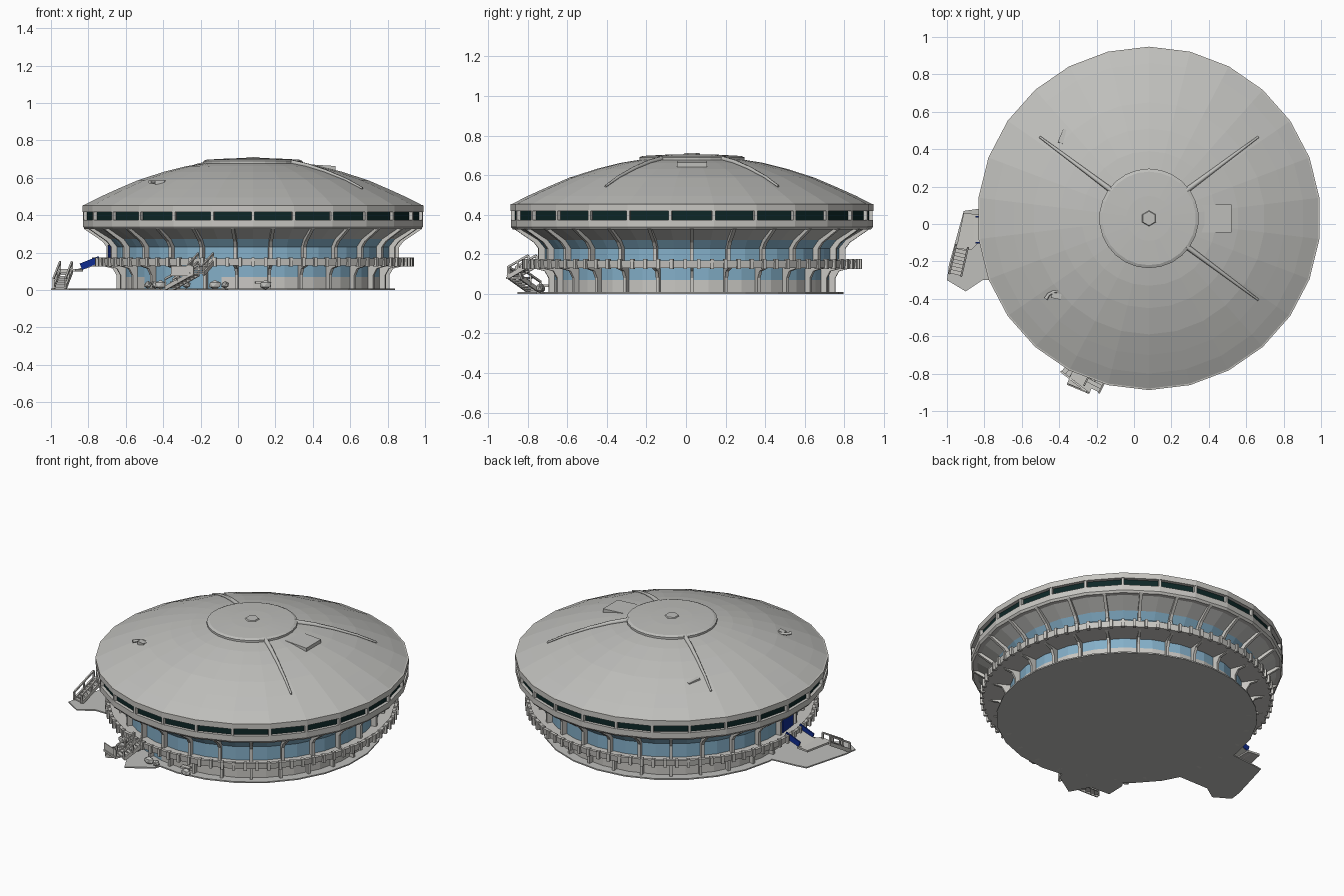
import bpy, bmesh, math, random
from mathutils import Vector, Matrix

if "Cube" in bpy.data.objects:
    bpy.data.objects.remove(bpy.data.objects["Cube"], do_unlink=True)
random.seed(4)
CX, CY, N = 0.08, 0.03, 26
STEP = math.tau / N
AT_CORNER = [math.pi / 2 + i * STEP for i in range(N)]
AT_MIDDLE = [a + STEP / 2 for a in AT_CORNER]


def material(name, color):
    m = bpy.data.materials.new(name)
    m.use_nodes = True
    m.diffuse_color = (*color, 1)
    m.node_tree.nodes["Principled BSDF"].inputs["Base Color"].default_value = (*color, 1)
    return m


GREY = material("light grey", (0.52, 0.52, 0.50))
PALE = material("pale concrete", (0.58, 0.57, 0.54))
GLASS = material("sky blue glass", (0.23, 0.43, 0.58))
DARK = material("dark green glass", (0.004, 0.02, 0.02))
BLUE = material("deep blue", (0.005, 0.025, 0.28))


def finish(name, bm, *mats):
    bmesh.ops.remove_doubles(bm, verts=bm.verts, dist=0.0001)
    bmesh.ops.recalc_face_normals(bm, faces=bm.faces)
    mesh = bpy.data.meshes.new(name)
    bm.to_mesh(mesh)
    bm.free()
    for m in mats:
        mesh.materials.append(m)
    ob = bpy.data.objects.new(name, mesh)
    bpy.context.collection.objects.link(ob)
    return ob


def polar(r, a, z):
    return Vector((CX + r * math.cos(a), CY + r * math.sin(a), z))


def lathe(name, profile, mats, rule=None, closed=False):
    """Revolve (radius, height) points; rule(segment, angle) picks the material."""
    bm = bmesh.new()
    rings = [[bm.verts.new(polar(max(r, 0.0005), a, z)) for a in AT_CORNER] for r, z in profile]
    pairs = list(zip(rings, rings[1:] + rings[:1]))
    for s, (lo, hi) in enumerate(pairs if closed else pairs[:-1]):
        for i in range(N):
            j = (i + 1) % N
            f = bm.faces.new((lo[i], lo[j], hi[j], hi[i]))
            f.material_index = rule(s, AT_MIDDLE[i]) if rule else 0
    for r in (rings[0], rings[-1]):
        if not closed:
            bm.faces.new(r)
    return finish(name, bm, *mats)


def fins(name, outline, width, angles, mat):
    """Upright plates cut from a (radius, height) outline, repeated around the axis."""
    bm = bmesh.new()
    for a in angles:
        side = Vector((-math.sin(a), math.cos(a), 0)) * width / 2
        left = [bm.verts.new(polar(r, a, z) + side) for r, z in outline]
        right = [bm.verts.new(polar(r, a, z) - side) for r, z in outline]
        bm.faces.new(left)
        bm.faces.new(right[::-1])
        for i in range(len(outline)):
            j = (i + 1) % len(outline)
            bm.faces.new((left[i], left[j], right[j], right[i]))
    return finish(name, bm, mat)


def add_beam(bm, p, q, width, height):
    p, q = Vector(p), Vector(q)
    d = (q - p).normalized()
    side = d.cross(Vector((0, 0, 1)))
    side = side.normalized() if side.length > 0.01 else Vector((1, 0, 0))
    rot = Matrix((d, side, d.cross(side))).transposed().to_4x4()
    size = Matrix.Diagonal(((q - p).length, width, height, 1))
    bmesh.ops.create_cube(bm, size=1, matrix=Matrix.Translation((p + q) / 2) @ rot @ size)


def beams(name, items, mat):
    bm = bmesh.new()
    for item in items:
        add_beam(bm, *item)
    return finish(name, bm, mat)


def slab(name, points, z0, z1, mat):
    bm = bmesh.new()
    f = bm.faces.new([bm.verts.new((x, y, z0)) for x, y in points])
    ext = bmesh.ops.extrude_face_region(bm, geom=[f])
    for v in ext["geom"]:
        if isinstance(v, bmesh.types.BMVert):
            v.co.z = z1
    return finish(name, bm, mat)


def tube(name, points, radius, mat):
    cu = bpy.data.curves.new(name, "CURVE")
    cu.dimensions = "3D"
    cu.bevel_depth, cu.bevel_resolution, cu.use_fill_caps = radius, 1, True
    sp = cu.splines.new("POLY")
    sp.points.add(len(points) - 1)
    for i, p in enumerate(points):
        sp.points[i].co = (*p, 1)
        sp.points[i].radius = 1 - 0.6 * i / (len(points) - 1)
    cu.materials.append(mat)
    ob = bpy.data.objects.new(name, cu)
    bpy.context.collection.objects.link(ob)


def staircase(name, p, q, width, steps, mat):
    """Treads, side stringers, posts and handrails between two points."""
    p, q = Vector(p), Vector(q)
    flat = Vector((q.x - p.x, q.y - p.y, 0))
    side = flat.normalized().cross(Vector((0, 0, 1))) * width / 2
    items = []
    for i in range(steps):
        c = p.lerp(q, (i + 0.5) / steps)
        items.append((c - flat / steps / 2, c + flat / steps / 2, width, 0.008))
    for s in (side, -side):
        items.append((p + s, q + s, 0.01, 0.022))
        up = Vector((0, 0, 0.05))
        items.append((p + s + up, q + s + up, 0.01, 0.01))
        for t in (0, 0.5, 1):
            c = p.lerp(q, t) + s
            items.append((c, c + up, 0.01, 0.01))
    beams(name, items, mat)


# Ground plate and walls
lathe("ground_plate", [(0.765, 0), (0.765, 0.008)], [GREY])
lathe("lower_wall", [(0.705, 0.005), (0.705, 0.07), (0.705, 0.14)], [PALE, GLASS],
      lambda s, a: 1 if s == 1 or 215 < math.degrees(a) % 360 < 262 else 0)
lathe("upper_wall", [(0.755, 0.14), (0.755, 0.23), (0.79, 0.272), (0.895, 0.335)],
      [GLASS, GREY], lambda s, a: 1 if s == 2 else 0)

# Walkway with a low parapet around the drum
lathe("walkway", [(0.69, 0.13), (0.85, 0.13), (0.855, 0.168), (0.835, 0.168),
                  (0.835, 0.145), (0.69, 0.145)], [PALE], closed=True)
HALF = [a + k * STEP / 3 for a in AT_CORNER for k in range(3)]
fins("parapet_posts", [(0.835, 0.125), (0.86, 0.125), (0.86, 0.175), (0.835, 0.175)],
     0.018, HALF, PALE)

# Ribs of both storeys
fins("lower_ribs", [(0.70, 0.0), (0.73, 0.0), (0.73, 0.08), (0.75, 0.115), (0.82, 0.132), (0.70, 0.132)],
     0.016, AT_MIDDLE, PALE)
fins("upper_ribs", [(0.75, 0.14), (0.782, 0.14), (0.782, 0.23), (0.805, 0.26),
                    (0.905, 0.328), (0.88, 0.34), (0.78, 0.28), (0.75, 0.24)],
     0.018, AT_MIDDLE, PALE)

# Rim with the recessed window band
lathe("lower_rim", [(0.87, 0.325), (0.905, 0.325), (0.915, 0.338), (0.915, 0.374), (0.87, 0.374)],
      [PALE], closed=True)
lathe("window_band", [(0.896, 0.365), (0.896, 0.425)], [DARK])
lathe("upper_rim", [(0.87, 0.418), (0.918, 0.418), (0.918, 0.453), (0.87, 0.46)], [PALE], closed=True)
fins("window_posts", [(0.88, 0.37), (0.914, 0.37), (0.914, 0.422), (0.88, 0.422)],
     0.016, AT_CORNER, PALE)

# Domed roof, cap and hub
ROOF = [(0.912, 0.453), (0.83, 0.495), (0.73, 0.54), (0.62, 0.587), (0.48, 0.632), (0.36, 0.662), (0.25, 0.68)]
lathe("roof", ROOF, [GREY])
lathe("roof_cap", [(0.255, 0.665), (0.266, 0.675), (0.266, 0.69), (0.25, 0.697), (0.12, 0.704), (0, 0.706)], [GREY])
bm = bmesh.new()
bmesh.ops.create_cone(bm, cap_ends=True, segments=6, radius1=0.045, radius2=0.038, depth=0.012,
                      matrix=Matrix.Translation((CX, CY, 0.706)))
finish("roof_hub", bm, GREY)

# Roof ridges and hatch
for i, deg in enumerate((36.7, 143.3, -36.7)):
    path = [polar(r, math.radians(deg), z + 0.004) for r, z in ROOF[:1:-1]]
    tube("roof_ridge_%d" % (i + 1), path, 0.015, GREY)
fins("roof_hatch", [(0.25, 0.63), (0.44, 0.63), (0.44, 0.663), (0.25, 0.675)], 0.15, [0], GREY)

# Small roof fittings
hook = [Vector((-0.415 + 0.06 * math.cos(t), -0.42 + 0.06 * math.sin(t), 0.578))
        for t in [math.pi * (0.9 - 0.16 * k) for k in range(6)]]
tube("roof_hook", hook, 0.01, GREY)
beams("roof_boxes", [((-0.44, -0.38, 0.575), (-0.39, -0.39, 0.575), 0.03, 0.02),
                     ((-0.39, 0.43, 0.58), (-0.36, 0.50, 0.565), 0.04, 0.02)], GREY)

# Side entrance: pad, stairs, landing, ramp and blue door
slab("side_pad", [(-0.6, 0.1), (-0.84, 0.08), (-0.91, 0.07), (-0.99, -0.22), (-1.0, -0.3),
                  (-0.9, -0.36), (-0.81, -0.3), (-0.6, -0.3)], 0, 0.008, GREY)
staircase("side_stairs", (-0.955, -0.27, 0.01), (-0.92, -0.12, 0.10), 0.065, 8, PALE)
slab("side_landing", [(-0.95, -0.13), (-0.87, -0.14), (-0.83, -0.1), (-0.83, 0.05), (-0.91, 0.06)],
     0.10, 0.112, PALE)
beams("side_ramp", [((-0.86, -0.03, 0.105), (-0.74, -0.03, 0.145), 0.14, 0.012)], PALE)
beams("ramp_rails", [((-0.84, y, 0.125), (-0.74, y, 0.165), 0.008, 0.035) for y in (-0.1, 0.04)], BLUE)
fins("blue_door", [(0.75, 0.145), (0.772, 0.145), (0.772, 0.24), (0.75, 0.24)], 0.13,
     [math.radians(187)], BLUE)

# Front entrance: pad, two flights and a landing
front = math.radians(248)
slab("front_pad", [polar(r, front + d, 0).to_2d() for r, d in
                   ((0.6, -0.3), (0.8, -0.28), (0.9, -0.2), (0.84, -0.06), (0.93, 0.06), (0.8, 0.2), (0.6, 0.25))],
     0, 0.008, GREY)
staircase("front_lower_stairs", polar(0.91, front - 0.13, 0.01), polar(0.95, front + 0.05, 0.085),
          0.07, 7, PALE)
staircase("front_upper_stairs", polar(0.96, front + 0.06, 0.085), polar(0.845, front + 0.08, 0.145),
          0.09, 6, PALE)
beams("front_landing", [(polar(0.99, front - 0.01, 0.08), polar(0.90, front - 0.01, 0.08), 0.13, 0.012),
                        (polar(0.985, front - 0.01, 0.105), polar(0.98, front - 0.01, 0.105), 0.13, 0.045)], PALE)

# Low benches and boulders by the front wall
bm = bmesh.new()
for deg in (222, 226, 231, 236, 242, 255, 259, 275):
    p = polar(random.uniform(0.745, 0.79), math.radians(deg), 0.028)
    s = Matrix.Diagonal((random.uniform(0.02, 0.04), 0.02, random.uniform(0.018, 0.027), 1))
    bmesh.ops.create_icosphere(bm, subdivisions=1, radius=1, matrix=Matrix.Translation(p) @ s)
finish("boulders", bm, GREY)
beams("benches", [(polar(0.74, a, 0.04), polar(0.74, a + 0.08, 0.04), 0.03, 0.012)
                  for a in map(math.radians, (224, 234, 271))], PALE)
